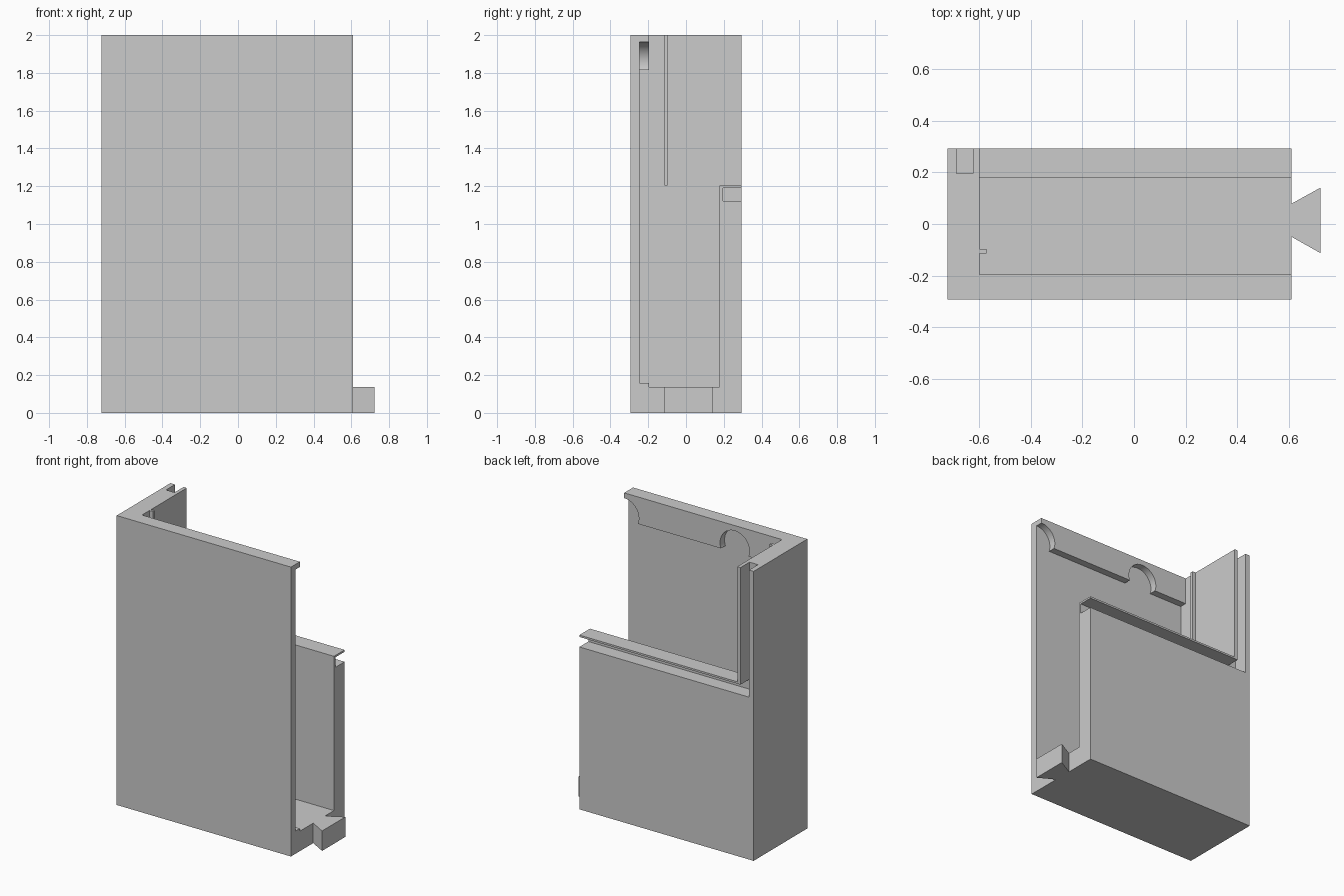
import bpy
import bmesh
from math import pi
from mathutils import Matrix

cube = bpy.data.objects.get("Cube")
if cube:
    bpy.data.objects.remove(cube, do_unlink=True)

grey = bpy.data.materials.new("plain grey")
grey.use_nodes = True
colour = (0.6, 0.6, 0.6, 1)
grey.diffuse_color = colour
grey.node_tree.nodes["Principled BSDF"].inputs["Base Color"].default_value = colour


def finish(name, bm):
    mesh = bpy.data.meshes.new(name)
    bmesh.ops.recalc_face_normals(bm, faces=bm.faces)
    bm.to_mesh(mesh)
    bm.free()
    mesh.materials.append(grey)
    obj = bpy.data.objects.new(name, mesh)
    bpy.context.collection.objects.link(obj)
    return obj


def box(name, xs, ys, zs):
    bm = bmesh.new()
    bmesh.ops.create_cube(bm, size=1)
    for v in bm.verts:
        v.co = [r[0] if c < 0 else r[1] for c, r in zip(v.co, (xs, ys, zs))]
    return finish(name, bm)


def prism(name, outline, z0, z1):
    bm = bmesh.new()
    face = bm.faces.new([bm.verts.new((x, y, z0)) for x, y in outline])
    top = bmesh.ops.extrude_face_region(bm, geom=[face])["geom"]
    for v in top:
        if isinstance(v, bmesh.types.BMVert):
            v.co.z = z1
    return finish(name, bm)


def disc(name, x, z, radius, y0, y1):
    bm = bmesh.new()
    turn = Matrix.Translation((x, (y0 + y1) / 2, z)) @ Matrix.Rotation(pi / 2, 4, "X")
    bmesh.ops.create_cone(bm, cap_ends=True, segments=64, radius1=radius,
                          radius2=radius, depth=y1 - y0, matrix=turn)
    return finish(name, bm)


# Outer block and key sizes
LEFT, RIGHT, DEPTH, FAR = -0.722, 0.61, 0.293, 3
WALL, FRONT, RECESS, BACK = -0.597, -0.196, -0.245, 0.177
LIP, GROOVE = 1.204, 0.195
shell = box("shell", (LEFT, RIGHT), (-DEPTH, DEPTH), (0, 2))

cutters = [
    # Main cavity, open at the top and one end
    box("cavity_cutter", (WALL, FAR), (FRONT, BACK), (0.138, FAR)),
    # Upper opening through the back
    box("opening_cutter", (WALL, FAR), (0, FAR), (LIP, FAR)),
    # Shallow recess inside the front wall
    box("recess_cutter", (WALL, FAR), (RECESS, 0), (0.157, 1.814)),
    # L-shaped slide track
    box("track_cutter", (-0.687, FAR), (GROOVE, FAR), (1.122, 1.191)),
    box("upright_track_cutter", (-0.687, -0.622), (GROOVE, FAR), (1.13, FAR)),
]
# Round finger notches in the upper rim
for x in (-0.235, RIGHT):
    cutters.append(disc("notch_cutter", x, 1.852, 0.112, RECESS, 0))

bpy.context.view_layer.objects.active = shell
for cutter in cutters:
    cutter.hide_render = True
    mod = shell.modifiers.new("cut", "BOOLEAN")
    mod.operation = "DIFFERENCE"
    mod.solver = "EXACT"
    mod.object = cutter
    bpy.ops.object.modifier_apply(modifier=mod.name)
    bpy.data.objects.remove(cutter, do_unlink=True)

# Thin guide rib on the end wall
box("guide_rib", (WALL - 0.01, -0.571), (-0.115, -0.097), (LIP, 2))

# Dovetail tongue on the open end
prism("dovetail_tongue", [(RIGHT, -0.05), (0.722, -0.113), (0.722, 0.141), (RIGHT, 0.079)],
      0, 0.138)

# Smooth only the curved notches
bpy.ops.object.select_all(action="DESELECT")
shell.select_set(True)
bpy.ops.object.shade_smooth_by_angle(angle=pi / 6)
